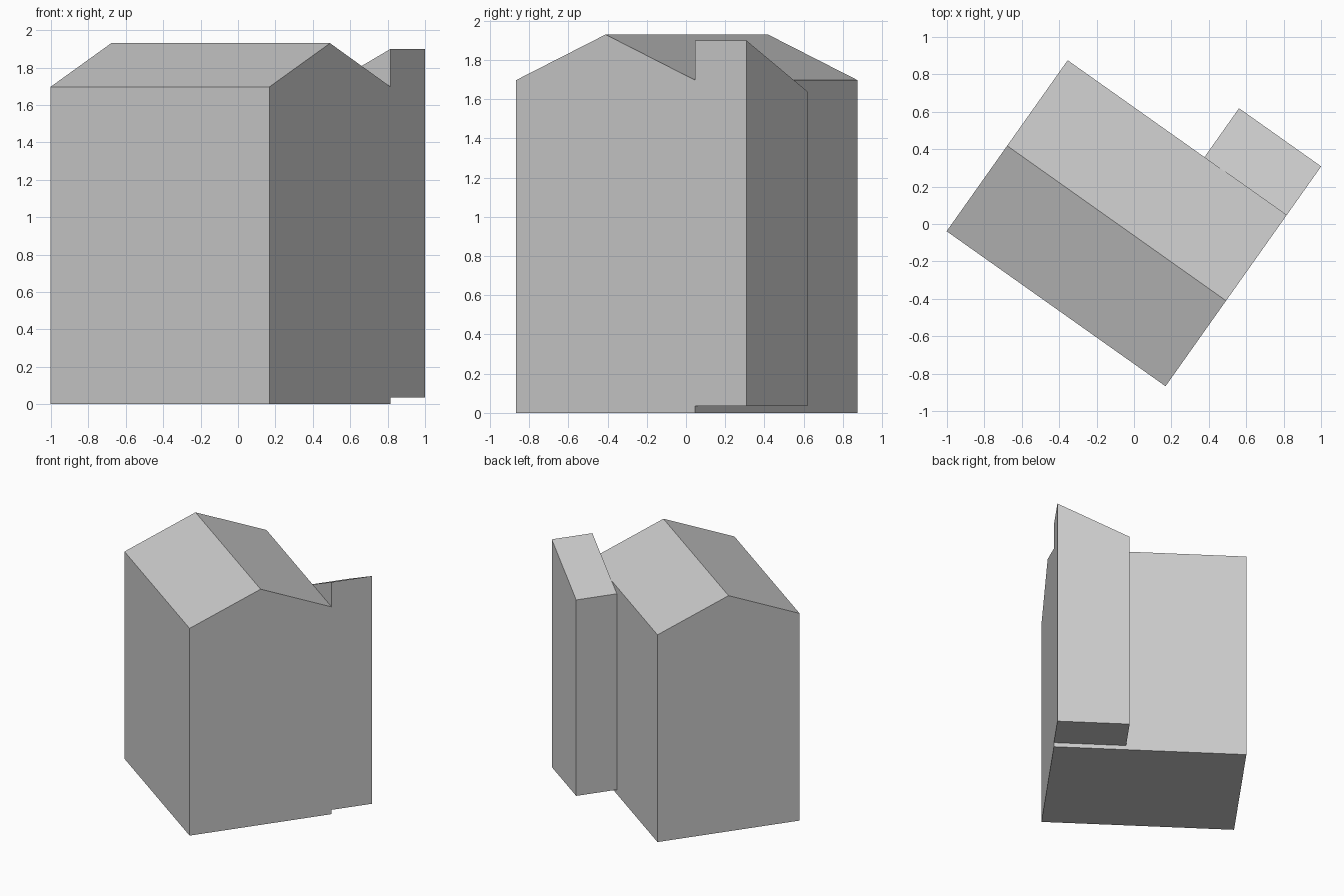
import bpy
import bmesh
import math
from mathutils import Matrix, Vector

cube = bpy.data.objects.get("Cube")
if cube:
    bpy.data.objects.remove(cube, do_unlink=True)

grey = bpy.data.materials.new("light_grey")
grey.use_nodes = True
colour = (0.6, 0.6, 0.6, 1)
grey.diffuse_color = colour
grey.node_tree.nodes["Principled BSDF"].inputs["Base Color"].default_value = colour

# The whole house is turned on the plot
PLACE = Matrix.Translation((-0.093, 0.004, 0)) @ Matrix.Rotation(math.radians(-35.3), 4, "Z")
HALF_LENGTH, HALF_WIDTH = 0.717, 0.56
EAVE, RIDGE = 1.697, 1.93


def prism(name, profile, sweep):
    """Extrude a flat closed profile along a sweep vector."""
    bm = bmesh.new()
    face = bm.faces.new([bm.verts.new(p) for p in profile])
    result = bmesh.ops.extrude_face_region(bm, geom=[face], use_keep_orig=True)
    moved = [g for g in result["geom"] if isinstance(g, bmesh.types.BMVert)]
    bmesh.ops.translate(bm, verts=moved, vec=Vector(sweep))
    bmesh.ops.recalc_face_normals(bm, faces=bm.faces[:])
    bm.transform(PLACE)
    mesh = bpy.data.meshes.new(name)
    bm.to_mesh(mesh)
    bm.free()
    mesh.materials.append(grey)
    obj = bpy.data.objects.new(name, mesh)
    bpy.context.collection.objects.link(obj)
    return obj


# Main house: gable outline swept along the ridge
gable = [(-HALF_WIDTH, 0), (HALF_WIDTH, 0), (HALF_WIDTH, EAVE), (0, RIDGE), (-HALF_WIDTH, EAVE)]
prism("main_house", [(-HALF_LENGTH, y, z) for y, z in gable], (2 * HALF_LENGTH, 0, 0))

# Rear annex: lean-to outline swept out from the back wall
inner = HALF_LENGTH - 0.538
lean_to = [(inner, 0.035), (HALF_LENGTH, 0.035), (HALF_LENGTH, 1.9), (inner, 1.64)]
prism("rear_annex", [(x, HALF_WIDTH, z) for x, z in lean_to], (0, 0.32, 0))
